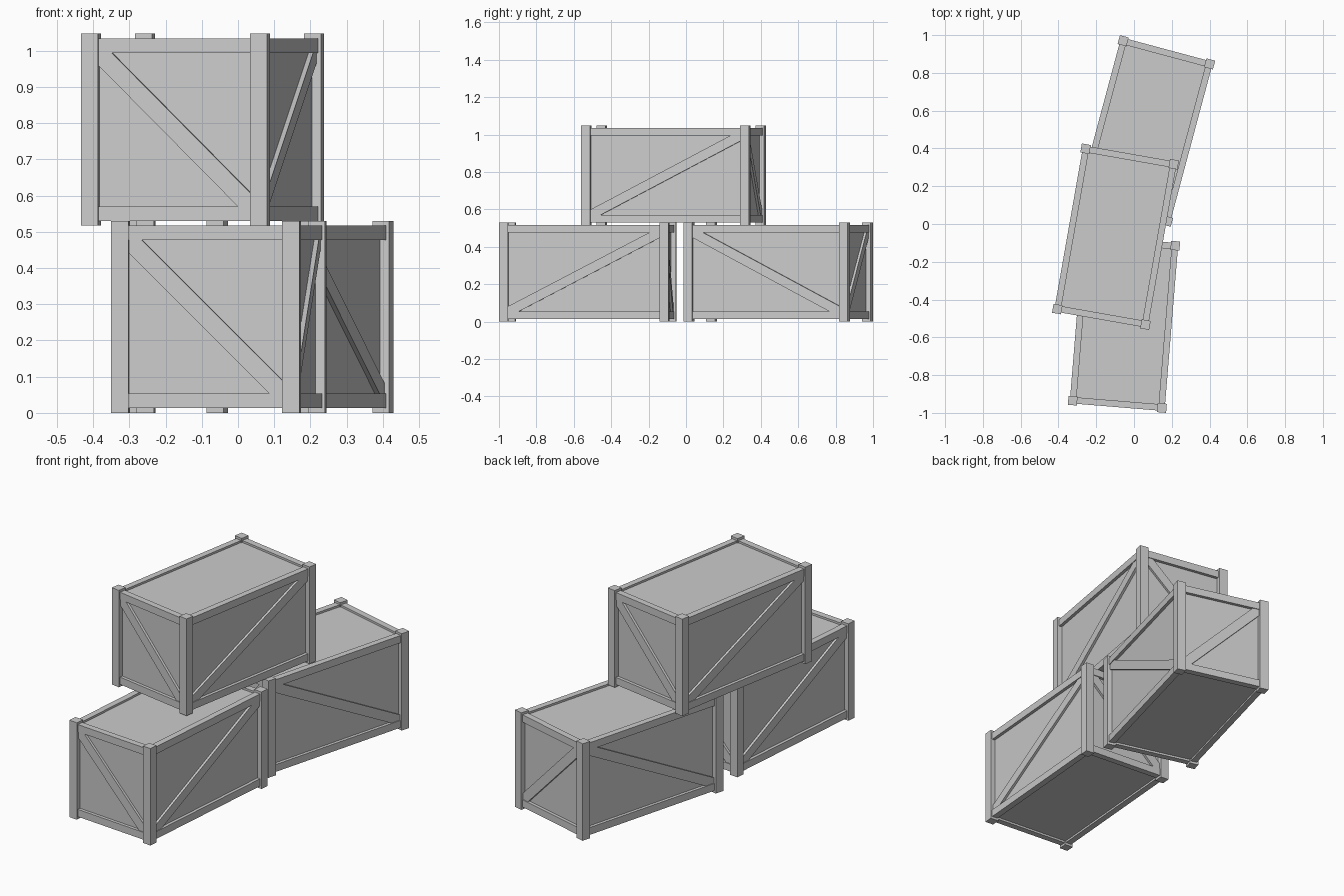
import bpy
from math import atan2, hypot, pi, radians
from mathutils import Matrix, Vector

if "Cube" in bpy.data.objects:
    bpy.data.objects.remove(bpy.data.objects["Cube"], do_unlink=True)

GREY = (0.6, 0.6, 0.6, 1.0)
grey = bpy.data.materials.new("plain grey")
grey.use_nodes = True
grey.diffuse_color = GREY
grey.node_tree.nodes["Principled BSDF"].inputs["Base Color"].default_value = GREY

# Crate measurements
W, L, H = 0.522, 0.91, 0.53
POST = 0.048
RAIL_H, RAIL_D = 0.04, 0.034
RAIL_IN = 0.009        # rails sit back from the posts
RAIL_Z = 0.013         # and above the post feet
BRACE_IN, BRACE_W = 0.013, 0.051
PANEL_IN, PANEL_Z = 0.026, 0.024


def box(name, size, matrix, parent):
    bpy.ops.mesh.primitive_cube_add(size=1)
    ob = bpy.context.object
    ob.name = name
    ob.data.transform(Matrix.Diagonal((*size, 1)))
    ob.data.transform(matrix)
    ob.data.materials.append(grey)
    ob.parent = parent
    return ob


def at(x, y, z):
    return Matrix.Translation((x, y, z))


def crate(label, location, turn, lean):
    """Framed crate; lean is +1 or -1 and mirrors the braces."""
    root = bpy.data.objects.new(label, None)
    bpy.context.collection.objects.link(root)
    root.location = location
    root.rotation_euler.z = radians(turn)
    root.hide_render = True

    # Closed inner body
    box(label + "_panels", (W - 2 * PANEL_IN, L - 2 * PANEL_IN, H - 2 * PANEL_Z),
        at(0, 0, H / 2), root)

    # Corner posts
    for sx in (-1, 1):
        for sy in (-1, 1):
            box(label + "_post", (POST, POST, H),
                at(sx * (W - POST) / 2, sy * (L - POST) / 2, H / 2), root)

    # Rails and diagonal brace on each of the four sides
    for i in range(4):
        side = Matrix.Rotation(i * pi / 2, 4, "Z")
        width, depth = (W, L) if i % 2 == 0 else (L, W)
        span = width - 2 * POST
        rail_y = -depth / 2 + RAIL_IN + RAIL_D / 2
        for z in (RAIL_Z + RAIL_H / 2, H - RAIL_Z - RAIL_H / 2):
            box(label + "_rail", (span + 0.02, RAIL_D, RAIL_H),
                side @ at(0, rail_y, z), root)

        rise = H - 2 * (RAIL_Z + RAIL_H)
        thick = PANEL_IN - BRACE_IN + 0.004
        direction = -lean if i % 2 == 0 else lean
        tilt = Matrix.Rotation(-direction * atan2(rise, span), 4, "Y")
        box(label + "_brace", (hypot(span, rise), thick, BRACE_W),
            side @ at(0, -depth / 2 + BRACE_IN + thick / 2, H / 2) @ tilt, root)


# Two crates on the floor and one stacked across them
crate("front_crate", Vector((-0.053, -0.525, 0)), -4.7, 1)
crate("back_crate", Vector((0.06, 0.4925, 0)), -15, -1)
crate("top_crate", Vector((-0.098, -0.067, 0.517)), -10, 1)
